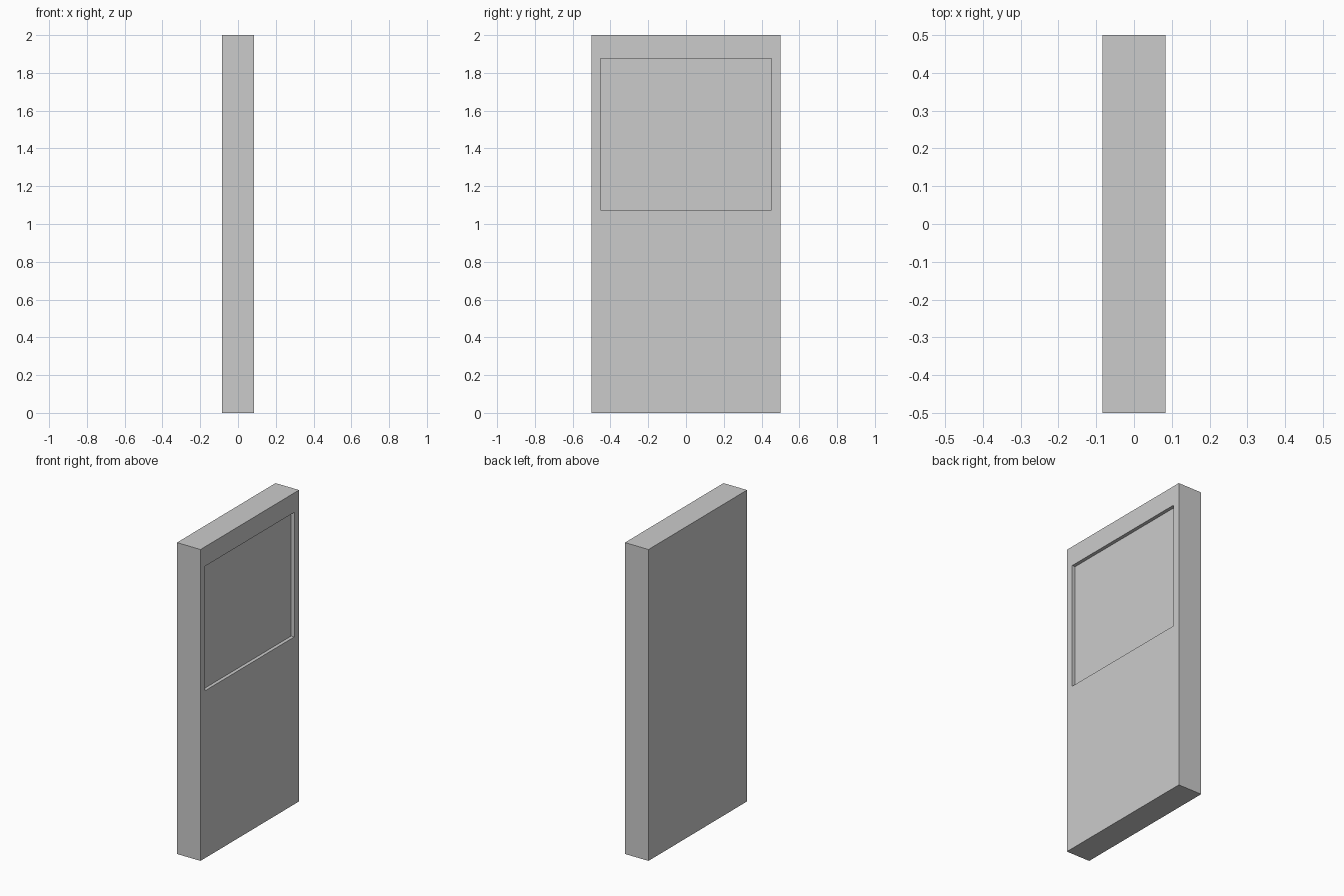
import bpy, bmesh

if "Cube" in bpy.data.objects:
    bpy.data.objects.remove(bpy.data.objects["Cube"])

T, W, H = 0.167, 1.0, 2.0           # thickness, width, height
HALF_Y, Z0, Z1 = 0.452, 1.075, 1.875  # recess outline
DEPTH = 0.022

bm = bmesh.new()

# Upright slab standing on the ground
bmesh.ops.create_cube(bm, size=1)
for v in bm.verts:
    v.co.x *= T
    v.co.y *= W
    v.co.z = (v.co.z + 0.5) * H

# Recessed window on the +x side: inset, place the outline, push inward
bm.normal_update()
face = max(bm.faces, key=lambda f: f.normal.x)
bmesh.ops.inset_region(bm, faces=[face], thickness=0.05)
for v in face.verts:
    v.co.y = HALF_Y if v.co.y > 0 else -HALF_Y
    v.co.z = Z1 if v.co.z > H / 2 else Z0
pocket = bmesh.ops.extrude_discrete_faces(bm, faces=[face])["faces"][0]
for v in pocket.verts:
    v.co.x -= DEPTH

bmesh.ops.recalc_face_normals(bm, faces=bm.faces)
mesh = bpy.data.meshes.new("recessed_panel")
bm.to_mesh(mesh)
bm.free()
bpy.context.collection.objects.link(bpy.data.objects.new("recessed_panel", mesh))
